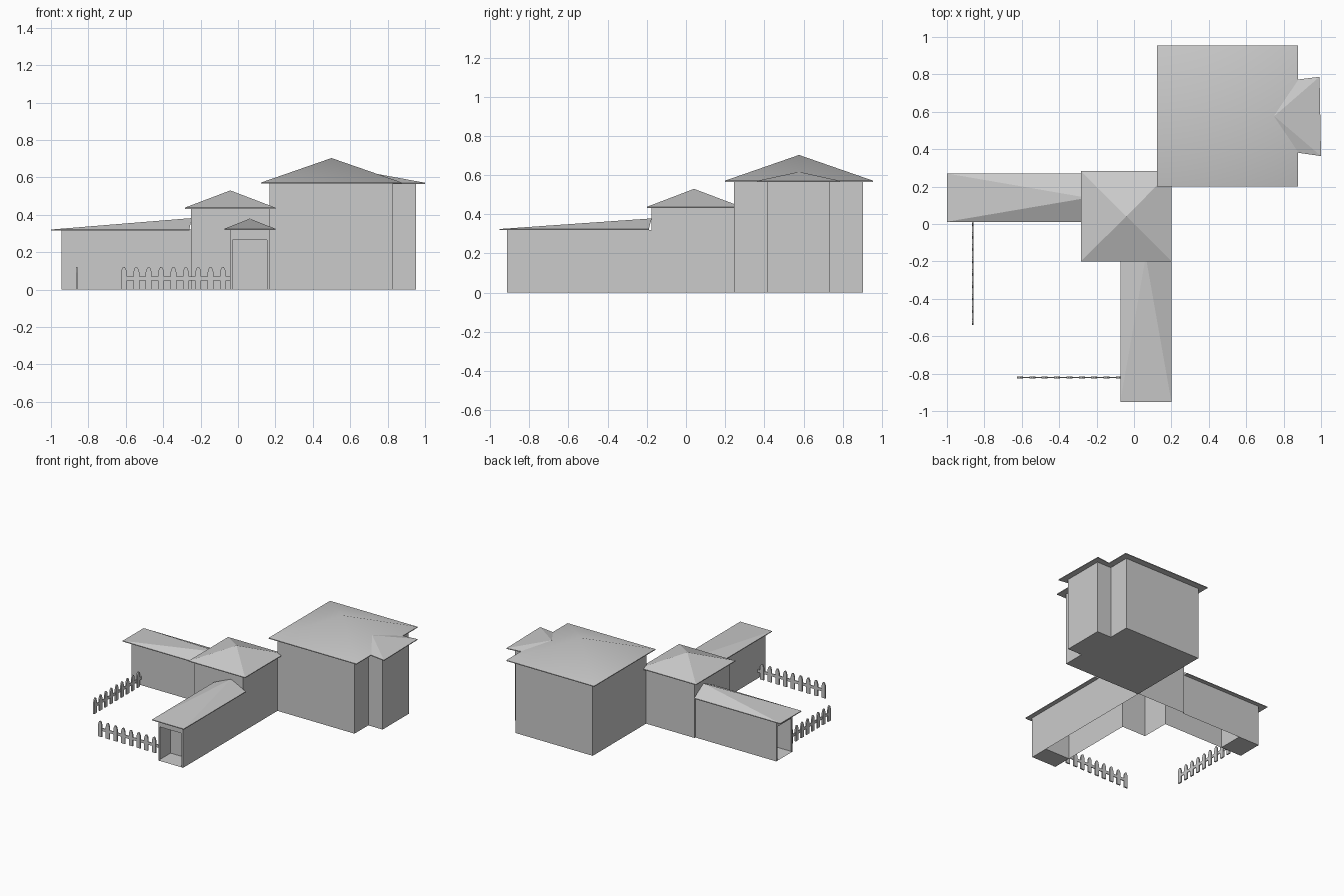
import bpy, bmesh
from mathutils import Matrix

if "Cube" in bpy.data.objects:
    bpy.data.objects.remove(bpy.data.objects["Cube"])


def finish(name, bm, recalc=True):
    if recalc:
        bmesh.ops.recalc_face_normals(bm, faces=bm.faces)
    me = bpy.data.meshes.new(name)
    bm.to_mesh(me)
    bm.free()
    ob = bpy.data.objects.new(name, me)
    bpy.context.collection.objects.link(ob)
    return ob


def quad(bm, pts):
    bm.faces.new([bm.verts.new(p) for p in pts])


def strip(bm, path, z0, z1):
    # vertical sheet wall along a plan path; outside is on the right of travel
    for a, b in zip(path, path[1:]):
        quad(bm, [(*a, z0), (*b, z0), (*b, z1), (*a, z1)])


def prism(bm, pts, direction):
    f = bm.faces.new([bm.verts.new(p) for p in pts])
    r = bmesh.ops.extrude_face_region(bm, geom=[f])
    vs = [v for v in r["geom"] if isinstance(v, bmesh.types.BMVert)]
    bmesh.ops.translate(bm, verts=vs, vec=direction)


def rect(x0, x1, y0, y1):
    return [(x0, y0), (x1, y0), (x1, y1), (x0, y1)]


def roof(name, base, z, apex, t=0.006):
    # four slopes to one apex over a thin eave slab
    bm = bmesh.new()
    low = [bm.verts.new((*p, z - t)) for p in base]
    top = [bm.verts.new((*p, z)) for p in base]
    tip = bm.verts.new(apex)
    bm.faces.new(low[::-1])
    for i in range(4):
        j = (i + 1) % 4
        bm.faces.new([low[i], low[j], top[j], top[i]])
        bm.faces.new([top[i], top[j], tip])
    return finish(name, bm)


# main hall with side bay
bm = bmesh.new()
prism(bm, [(x, y, 0) for x, y in [
    (.168, .245), (.83, .245), (.83, .414), (.953, .414),
    (.953, .736), (.83, .736), (.83, .905), (.168, .905)]], (0, 0, .568))
finish("hall_walls", bm)
big = roof("hall_roof", rect(.123, .877, .2, .954), .572, (.5, .577, .703))
big.select_set(True)
bpy.context.view_layer.objects.active = big
bpy.ops.object.shade_smooth_by_angle()
roof("bay_roof", [(.75, .40), (1.0, .363), (.992, .787), (.75, .757)],
     .571, (.75, .577, .617))

# central block, open underneath and joined to both wings
WX0, WX1 = -.044, .168      # front wing sides
WY0, WY1 = .045, .24        # left wing sides
bm = bmesh.new()
strip(bm, [(WX1, -.177), (.168, .25), (-.25, .25), (-.25, WY1)], 0, .435)
strip(bm, [(-.25, WY0), (-.25, -.177), (WX0, -.177)], 0, .435)
strip(bm, [(-.25, WY1), (-.25, WY0)], .318, .435)
strip(bm, [(WX0, -.177), (WX1, -.177)], .318, .435)
finish("centre_walls", bm, False)
roof("centre_roof", rect(-.284, .2, -.2, .284), .438, (-.041, .041, .53))


def wing(name, width, length, depth, matrix):
    # local frame: doorway at y = 0 facing -y, wing runs towards +y
    h, w, t, d = .32, width / 2, .014, .265
    bm = bmesh.new()
    strip(bm, [(w, 0), (w, length)], 0, h)
    strip(bm, [(-w, length), (-w, 0)], 0, h)
    # door surround
    strip(bm, [(-w, 0), (-w + t, 0)], 0, h)
    strip(bm, [(w - t, 0), (w, 0)], 0, h)
    strip(bm, [(-w + t, 0), (w - t, 0)], d, h)
    # porch floor and inner wall
    strip(bm, [(-w, depth), (w, depth)], 0, h)
    quad(bm, [(-w, 0, .001), (w, 0, .001), (w, depth, .001), (-w, depth, .001)])
    bm.transform(matrix)
    finish(name, bm, False)


wing("front_wing_walls", WX1 - WX0, .738, .15,
     Matrix.Translation(((WX0 + WX1) / 2, -.915, 0)))
wing("left_wing_walls", WY1 - WY0, .695, .18,
     Matrix.Translation((-.945, (WY0 + WY1) / 2, 0)) @ Matrix.Rotation(-1.5707963, 4, 'Z'))
roof("front_wing_roof", rect(-.073, .2, -.952, -.19), .325, (.063, -.175, .379))
roof("left_wing_roof", rect(-1.0, -.26, .012, .27), .321, (-.248, .14, .382))


def fence(name, length, matrix):
    # pickets along +x with one rail
    bm = bmesh.new()
    half = [(.016, 0), (.016, .092), (.010, .112), (.004, .12)]
    outline = half + [(-x, z) for x, z in reversed(half)]
    for i in range(9):
        c = .016 + .0662 * i
        prism(bm, [(c + x, -.005, z) for x, z in outline], (0, .01, 0))
    prism(bm, [(x, -.003, z) for x, z in rect(0, length, .048, .07)], (0, .006, 0))
    bm.transform(matrix)
    finish(name, bm)


fence("front_fence", .582, Matrix.Translation((-.626, -.82, 0)))
fence("side_fence", .585,
      Matrix.Translation((-.862, -.54, 0)) @ Matrix.Rotation(1.5707963, 4, 'Z'))
